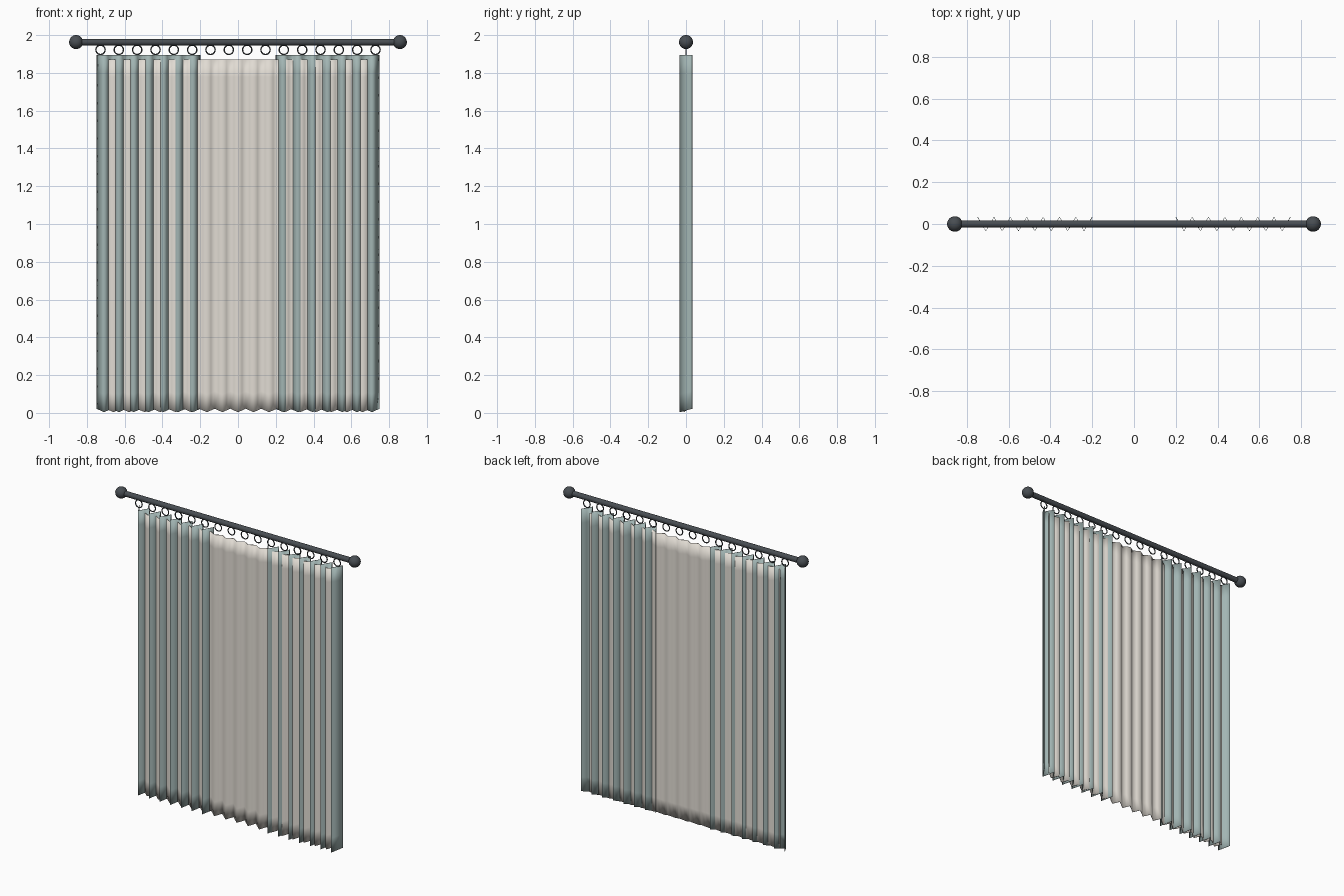
import bpy, bmesh, math

old = bpy.data.objects.get("Cube")
if old:
    bpy.data.objects.remove(old, do_unlink=True)


def material(name, rgb):
    m = bpy.data.materials.new(name)
    m.use_nodes = True
    m.diffuse_color = (*rgb, 1)
    m.node_tree.nodes["Principled BSDF"].inputs["Base Color"].default_value = (*rgb, 1)
    return m


TEAL = material("muted teal fabric", (0.36, 0.46, 0.45))
CREAM = material("cream sheer fabric", (0.75, 0.71, 0.65))
METAL = material("dark metal", (0.065, 0.075, 0.085))

ROD_Z = 1.963


def finish(name, mat):
    ob = bpy.context.object
    ob.name = name
    ob.data.materials.append(mat)
    bpy.ops.object.shade_smooth_by_angle(angle=math.radians(40))
    return ob


def pleated_cloth(name, mat, x0, x1, folds, depth, top, rows=20):
    """Hanging sheet, folded back and forth, with a hem that dips at the front folds."""
    bm = bmesh.new()
    cols = folds * 4
    grid = []
    for i in range(cols + 1):
        wave = math.cos(math.tau * folds * i / cols)
        x = x0 + (x1 - x0) * i / cols
        hem = 0.013 + 0.009 * wave
        grid.append([bm.verts.new((x, depth * wave, hem + (top - hem) * j / rows))
                     for j in range(rows + 1)])
    for a, b in zip(grid, grid[1:]):
        for j in range(rows):
            bm.faces.new((a[j], b[j], b[j + 1], a[j + 1]))
    for f in bm.faces:
        f.smooth = True
    mesh = bpy.data.meshes.new(name)
    bm.to_mesh(mesh)
    bm.free()
    mesh.materials.append(mat)
    ob = bpy.data.objects.new(name, mesh)
    bpy.context.collection.objects.link(ob)
    solid = ob.modifiers.new("thickness", 'SOLIDIFY')
    solid.thickness = 0.003
    solid.offset = 0


# Two outer drapes and the sheer between them
pleated_cloth("right_drape", TEAL, -0.748, -0.2, 7, 0.033, 1.895)
pleated_cloth("left_drape", TEAL, 0.2, 0.748, 7, 0.033, 1.895)
pleated_cloth("sheer_curtain", CREAM, -0.7, 0.7, 17, 0.012, 1.872)

# Rod
bpy.ops.mesh.primitive_cylinder_add(vertices=24, radius=0.0175, depth=1.7,
                                    location=(0, 0, ROD_Z), rotation=(0, math.pi / 2, 0))
finish("curtain_rod", METAL)

# Ball ends
for side, sx in (("right", -1), ("left", 1)):
    bpy.ops.mesh.primitive_uv_sphere_add(segments=24, ring_count=16, radius=0.037,
                                         location=(sx * 0.857, 0, ROD_Z))
    finish(side + "_rod_finial", METAL)

# Rings
RINGS = 16
for i in range(RINGS):
    x = -0.728 + 1.456 * i / (RINGS - 1)
    bpy.ops.mesh.primitive_torus_add(major_segments=24, minor_segments=8,
                                     major_radius=0.0245, minor_radius=0.0035,
                                     location=(x, 0, 1.922), rotation=(math.pi / 2, 0, 0))
    finish("curtain_ring_%02d" % (i + 1), METAL)
